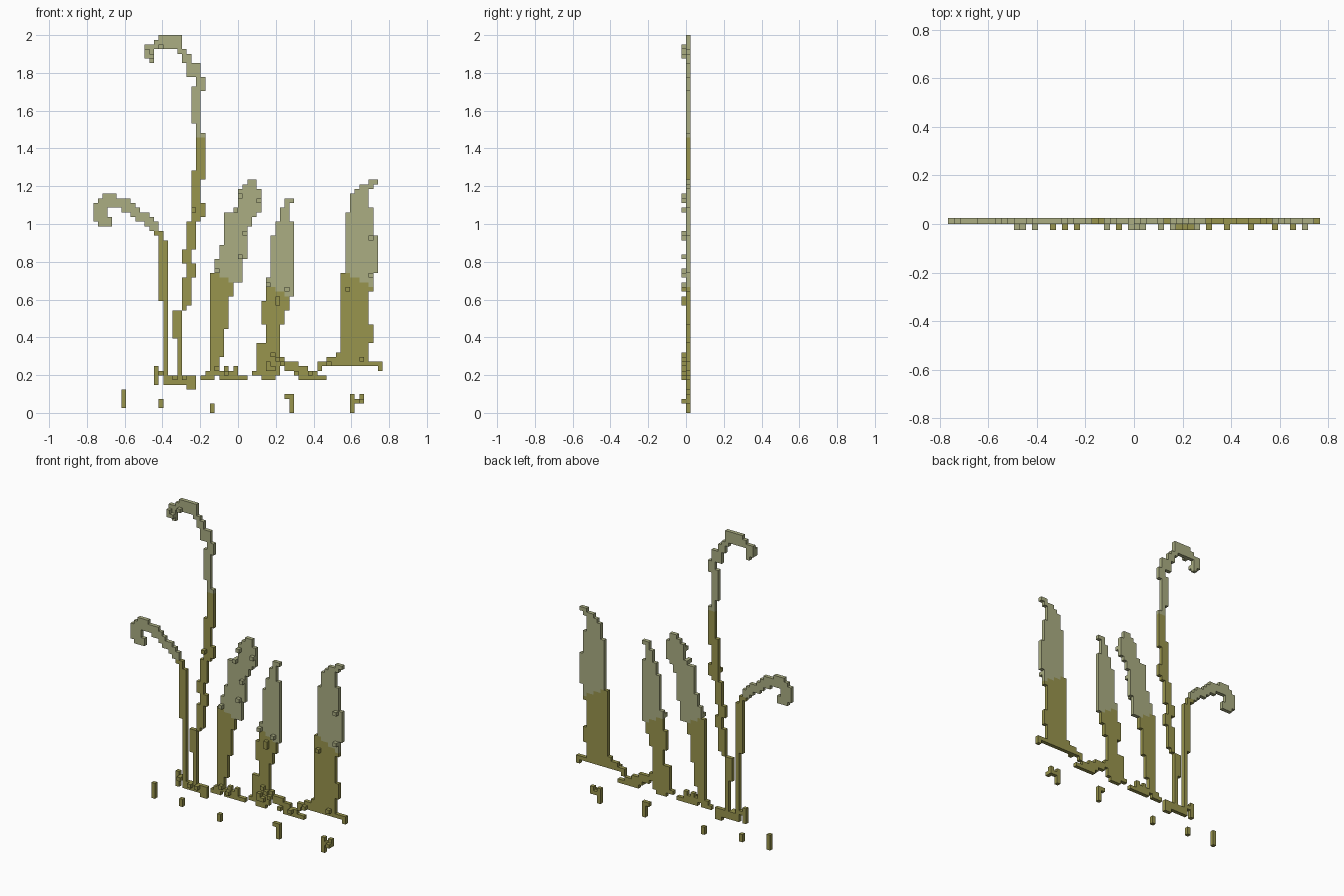
import bpy, bmesh

U = 2 / 81            # cell size of the blocky grid
COLS = 62             # grid width in cells


def material(name, rgb):
    m = bpy.data.materials.new(name)
    m.diffuse_color = (*rgb, 1)
    return m


OLIVE = material("olive_green", (0.315, 0.298, 0.075))
PALE = material("pale_sage", (0.405, 0.420, 0.225))

# outward face corners for each neighbour direction (x, y, z)
SIDES = {
    (1, 0, 0): ((1, 0, 0), (1, 1, 0), (1, 1, 1), (1, 0, 1)),
    (-1, 0, 0): ((0, 1, 0), (0, 0, 0), (0, 0, 1), (0, 1, 1)),
    (0, 1, 0): ((1, 1, 0), (0, 1, 0), (0, 1, 1), (1, 1, 1)),
    (0, -1, 0): ((0, 0, 0), (1, 0, 0), (1, 0, 1), (0, 0, 1)),
    (0, 0, 1): ((0, 0, 1), (1, 0, 1), (1, 1, 1), (0, 1, 1)),
    (0, 0, -1): ((0, 1, 0), (1, 1, 0), (1, 0, 0), (0, 0, 0)),
}


def plate(name, spans, bumps=(), split=999, slope=0):
    """One-cell-thick plate from spans (x0, x1, z0, z1), bumps on its front;
    cells above the split height are pale, the split drops by slope per column."""
    cells = {(x, 0, z) for a, b, c, d in spans
             for x in range(a, b) for z in range(c, d)}
    cells |= {(x, -1, z) for x, z in bumps}
    left = min(c[0] for c in cells)
    bm = bmesh.new()
    verts = {}

    def vert(p):
        if p not in verts:
            verts[p] = bm.verts.new(((p[0] - COLS / 2) * U, p[1] * U, p[2] * U))
        return verts[p]

    for x, y, z in sorted(cells):
        pale = z >= split - slope * (x - left)
        for (dx, dy, dz), quad in SIDES.items():
            if (x + dx, y + dy, z + dz) not in cells:
                f = bm.faces.new([vert((x + i, y + j, z + k)) for i, j, k in quad])
                f.material_index = int(pale)
    me = bpy.data.meshes.new(name)
    bm.to_mesh(me)
    bm.free()
    me.materials.append(OLIVE)
    me.materials.append(PALE)
    ob = bpy.data.objects.new(name, me)
    bpy.context.collection.objects.link(ob)
    return ob


# short curled frond on the left
plate("short_curled_frond", [
    (2, 5, 46, 47), (1, 8, 45, 46), (0, 9, 44, 45), (0, 3, 41, 44),
    (6, 10, 43, 44), (3, 4, 41, 42), (8, 12, 42, 43), (1, 4, 40, 41),
    (9, 13, 41, 42), (11, 14, 40, 41), (12, 14, 39, 40), (13, 15, 38, 39),
    (14, 15, 37, 38), (14, 16, 24, 37), (15, 16, 8, 24)], split=39)

# tall curled frond
plate("tall_curled_frond", [
    (14, 19, 80, 81), (13, 19, 79, 80), (11, 19, 78, 79), (11, 13, 76, 78),
    (18, 20, 77, 78), (19, 21, 75, 77), (12, 13, 75, 76), (20, 23, 72, 75),
    (22, 24, 69, 72), (21, 23, 62, 70), (22, 23, 60, 62), (22, 24, 50, 60),
    (21, 23, 45, 52), (21, 24, 42, 45), (21, 23, 41, 42), (20, 22, 35, 41),
    (19, 21, 32, 35), (20, 22, 29, 32), (19, 21, 23, 29), (19, 20, 22, 23),
    (17, 19, 16, 22), (18, 19, 6, 16)],
    [(11, 77), (11, 76), (12, 76), (14, 78), (21, 43)], split=59)

# three broad leaves
plate("leaning_leaf", [
    (33, 35, 49, 50), (32, 35, 48, 49), (31, 36, 44, 48), (30, 36, 43, 44),
    (28, 35, 42, 43), (28, 34, 40, 42), (28, 33, 36, 40), (27, 33, 33, 36),
    (26, 32, 30, 33), (25, 32, 28, 30), (25, 30, 25, 28), (25, 29, 18, 25),
    (25, 28, 12, 18), (25, 27, 8, 12)],
    [(31, 46), (35, 45), (30, 43), (32, 38), (31, 33), (26, 30), (26, 9)],
    split=30, slope=0.5)

plate("middle_leaf", [
    (41, 43, 45, 46), (41, 42, 44, 45), (40, 42, 41, 44), (39, 43, 38, 41),
    (38, 43, 29, 38), (37, 43, 25, 29), (37, 42, 22, 25), (36, 41, 19, 24),
    (37, 40, 15, 19), (35, 40, 9, 15)],
    [(41, 26), (37, 27), (39, 24), (39, 23), (38, 12), (39, 11), (37, 10),
     (38, 9), (37, 9)], split=28, slope=0.5)

plate("right_leaf", [
    (59, 61, 49, 50), (57, 60, 48, 49), (56, 59, 47, 48), (55, 59, 44, 47),
    (55, 60, 43, 44), (54, 60, 38, 43), (54, 61, 30, 38), (53, 60, 26, 30),
    (53, 59, 19, 26), (53, 60, 15, 19), (53, 59, 10, 15)],
    [(59, 37), (59, 29), (54, 26), (57, 11)], split=30, slope=0.5)

# ragged ground strip at the foot of the plants
plate("ground_left", [
    (13, 14, 6, 10), (13, 16, 8, 9), (15, 22, 6, 8), (20, 22, 5, 6)],
    [(14, 8), (19, 7), (17, 7)])
plate("ground_middle", [
    (23, 26, 7, 8), (24, 31, 8, 9), (27, 33, 7, 8), (28, 29, 8, 10),
    (30, 31, 8, 10)], [(28, 8)])
plate("ground_right", [
    (34, 36, 8, 9), (35, 40, 8, 9), (36, 39, 7, 8), (39, 41, 10, 12),
    (40, 44, 10, 11), (41, 46, 9, 10), (43, 48, 8, 9), (44, 50, 7, 8),
    (48, 49, 9, 11), (49, 53, 10, 11), (50, 51, 10, 12), (51, 53, 11, 12),
    (52, 53, 12, 13), (53, 62, 10, 11), (61, 62, 9, 10)],
    [(40, 10), (43, 8), (46, 8), (50, 10)])

# loose blades below the strip
plate("loose_blades", [
    (6, 7, 1, 5), (14, 15, 1, 3), (25, 26, 0, 2), (41, 43, 3, 4),
    (42, 43, 0, 4), (55, 56, 0, 4), (55, 58, 2, 3), (57, 58, 3, 4)],
    [(57, 2)])
